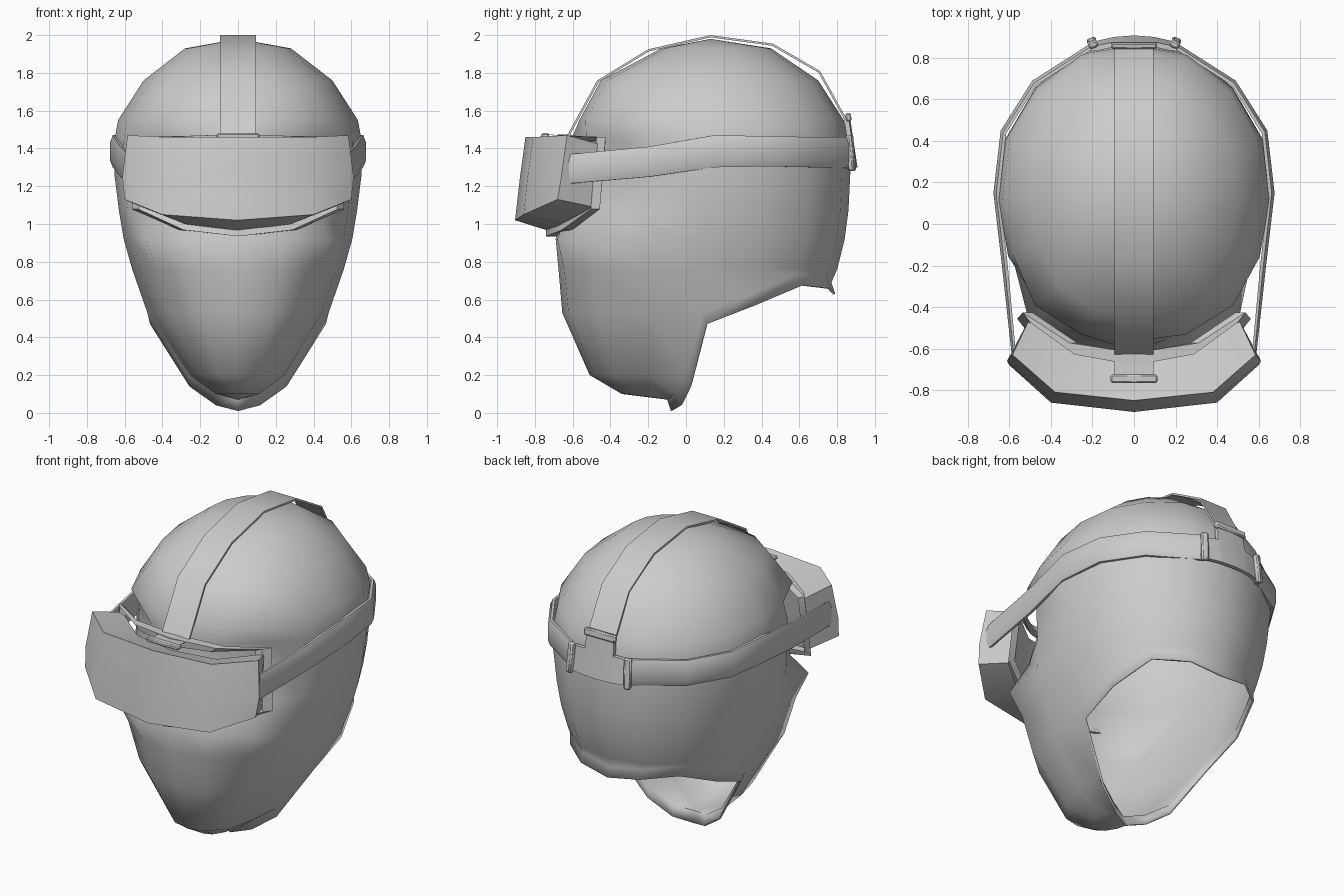
import bpy, bmesh, math
from mathutils import Vector

cube = bpy.data.objects.get("Cube")
if cube:
    bpy.data.objects.remove(cube, do_unlink=True)

grey = bpy.data.materials.new("plain grey")
grey.use_nodes = True
grey.diffuse_color = (0.6, 0.6, 0.6, 1)
grey.node_tree.nodes["Principled BSDF"].inputs["Base Color"].default_value = (0.6, 0.6, 0.6, 1)


def finish(name, bm, angle=40):
    bmesh.ops.recalc_face_normals(bm, faces=bm.faces)
    top = max(bm.faces, key=lambda f: f.calc_center_median().z)
    if top.normal.z < 0:
        bmesh.ops.reverse_faces(bm, faces=bm.faces)
    mesh = bpy.data.meshes.new(name)
    bm.to_mesh(mesh)
    bm.free()
    obj = bpy.data.objects.new(name, mesh)
    bpy.context.collection.objects.link(obj)
    mesh.materials.append(grey)
    bpy.ops.object.select_all(action='DESELECT')
    obj.select_set(True)
    bpy.context.view_layer.objects.active = obj
    bpy.ops.object.shade_smooth_by_angle(angle=math.radians(angle))
    return obj


def loft(name, sections, angle=40, closed=False):
    """Skin a run of equal closed sections; cap the ends unless the run is closed."""
    bm = bmesh.new()
    rings = [[bm.verts.new(p) for p in s] for s in sections]
    n = len(rings[0])
    ends = rings[1:] + rings[:1] if closed else rings[1:]
    for a, b in zip(rings, ends):
        for i in range(n):
            j = (i + 1) % n
            bm.faces.new((a[i], a[j], b[j], b[i]))
    if not closed:
        bm.faces.new(rings[0])
        bm.faces.new(rings[-1])
    return finish(name, bm, angle)


def box(name, centre, size, tilt=0, turn=0):
    bm = bmesh.new()
    bmesh.ops.create_cube(bm, size=1)
    bmesh.ops.scale(bm, vec=size, verts=bm.verts)
    bmesh.ops.bevel(bm, geom=bm.edges[:], offset=min(size) * 0.25, segments=1, affect='EDGES')
    obj = finish(name, bm)
    obj.location = centre
    obj.rotation_euler = (tilt, 0, turn)


def mirror(p):
    return (-p[0], p[1], p[2])


# Hood: rows of height, half width, front y, middle y, back y, cheek fullness
rows = [(1.93, .28, -.13, .13, .45, 1), (1.76, .50, -.45, .12, .70, 1.03), (1.55, .635, -.565, .12, .835, 1.06),
        (1.44, .655, -.61, .12, .86, .92), (1.27, .655, -.60, .12, .87, .92), (1.07, .63, -.63, .11, .86, 1.0),
        (.92, .605, -.69, .10, .84, 1.14), (.76, .56, -.675, .10, .80, 1.08), (.53, .48, -.655, .09, .70, 1.07),
        (.20, .265, -.51, .0, 0, 1.06), (.10, .12, -.34, -.05, 0, 1)]
back_rim = [.63, .735, .72, .69]
RIM = 8
COLS = 16


def hood_point(row, k):
    col = min(k, COLS - k)
    z, w, f, c, b, cheek = rows[row]
    if row == RIM and col > 4:
        z = back_rim[col - 5]
        low, high = rows[RIM], rows[RIM - 1]
        t = (z - low[0]) / (high[0] - low[0])
        w, f, c, b, cheek = [p + (q - p) * t for p, q in zip(low[1:], high[1:])]
    a = 2 * math.pi * k / COLS
    reach = c - f if math.cos(a) > 0 else b - c
    full = {1: (1 + cheek) / 2, 2: cheek, 5: 1.02, 6: 1.02, 7: 1.02}.get(col, 1)
    return (full * w * math.sin(a), c - full * reach * math.cos(a), z)


bm = bmesh.new()
grid = []
for r in range(len(rows)):
    ks = range(COLS) if r <= RIM else [k % COLS for k in range(-4, 5)]
    grid.append({k: bm.verts.new(hood_point(r, k)) for k in ks})
crown = bm.verts.new((0, .13, 1.98))
chin = bm.verts.new((0, -.1, .07))
for k in range(COLS):
    j = (k + 1) % COLS
    bm.faces.new((crown, grid[0][k], grid[0][j]))
    for a, b in zip(grid, grid[1:]):
        if k in b and j in b:
            bm.faces.new((a[k], b[k], b[j], a[j]))
    if k in grid[-1] and j in grid[-1]:
        bm.faces.new((grid[-1][k], chin, grid[-1][j]))
# Turned rim around the neck opening
rim = [e for e in bm.edges if e.is_boundary]
lip = bmesh.ops.extrude_edge_only(bm, edges=rim)["geom"]
for v in [g for g in lip if isinstance(g, bmesh.types.BMVert)]:
    v.co += Vector((-.03 * v.co.x, .02, -.06))
hood = finish("hood", bm, 60)
shell = hood.modifiers.new("shell", 'SOLIDIFY')
shell.thickness = .012
shell.offset = -1

# Goggle body: half stations of front top, front middle, front bottom, rear bottom, rear top
half = [[(0, -.85, 1.46), (0, -.88, 1.24), (0, -.905, 1.02), (0, -.73, .965), (0, -.66, 1.39)],
        [(.38, -.81, 1.46), (.40, -.84, 1.24), (.40, -.86, 1.05), (.28, -.66, 1.0), (.28, -.61, 1.39)],
        [(.585, -.63, 1.47), (.612, -.66, 1.25), (.60, -.68, 1.13), (.51, -.49, 1.09), (.50, -.45, 1.42)]]
loft("goggle_body", [[mirror(p) for p in s] for s in half[:0:-1]] + half, 55)

# Padded frame against the face
side = [(.28, -.60, 1.45), (.495, -.45, 1.45), (.52, -.48, 1.085), (.28, -.63, .985)]
path = [(0, -.65, 1.45)] + side + [(0, -.71, .96)] + [mirror(p) for p in side[::-1]]
sections = []
for p in map(Vector, path):
    out = Vector((p.x, 0, p.z - 1.23)).normalized() * .025
    deep = Vector((p.x * .06, .04, 0)).normalized() * .03
    sections.append([p + s * out + t * deep for s, t in ((1, 1), (1, -1), (-1, -1), (-1, 1))])
loft("goggle_frame", sections, 35, closed=True)

# Side straps with softened edges: x, y, lower z, upper z
band = [(.59, -.62, 1.215, 1.37), (.636, -.2, 1.25, 1.41), (.677, .15, 1.30, 1.47),
        (.642, .45, 1.305, 1.465), (.49, .69, 1.30, 1.46), (.2, .875, 1.295, 1.46)]
for name, s in (("left_strap", 1), ("right_strap", -1)):
    sections = []
    for x, y, lo, hi in band:
        n = Vector((x, y - .1, 0)).normalized()
        profile = [(.014, lo), (0, lo + .035), (0, hi - .035), (.014, hi), (.03, hi), (.03, lo)]
        sections.append([(s * (x - d * n.x), y - d * n.y, z) for d, z in profile])
    loft(name, sections, 60)
    box(name + "_clip", (s * .2, .872, 1.375), (.045, .035, .19), .1, -s * .4)

# Crown strap running front to back
arc = [(-.74, 1.475), (-.63, 1.468), (-.47, 1.76), (-.20, 1.925), (.13, 2.0), (.46, 1.955),
       (.71, 1.81), (.865, 1.53)]
sections = []
for y, z in arc:
    n = Vector((0, y - .13, z - 1.2)).normalized() * .012
    sections.append([(-.095, y, z), (.095, y, z), (.095, y - n.y, z - n.z), (-.095, y - n.y, z - n.z)])
loft("crown_strap", sections, 50)
box("front_clip", (0, -.745, 1.468), (.225, .04, .025))
box("rear_clip", (0, .86, 1.565), (.22, .03, .045), .15)

# Rear plate joining the three straps, curved around the head
columns = [(-.19, 1.45), (-.1, 1.46), (-.095, 1.56), (0, 1.56), (.095, 1.56), (.1, 1.46), (.19, 1.45)]
sections = []
for x, top in columns:
    ring = [(1.30, 0), (top, 0), (top, -.025), (1.30, -.025)]
    sections.append([(x, .908 + d - .15 * (z - 1.3) - .8 * x * x, z) for z, d in ring])
loft("rear_plate", sections)
